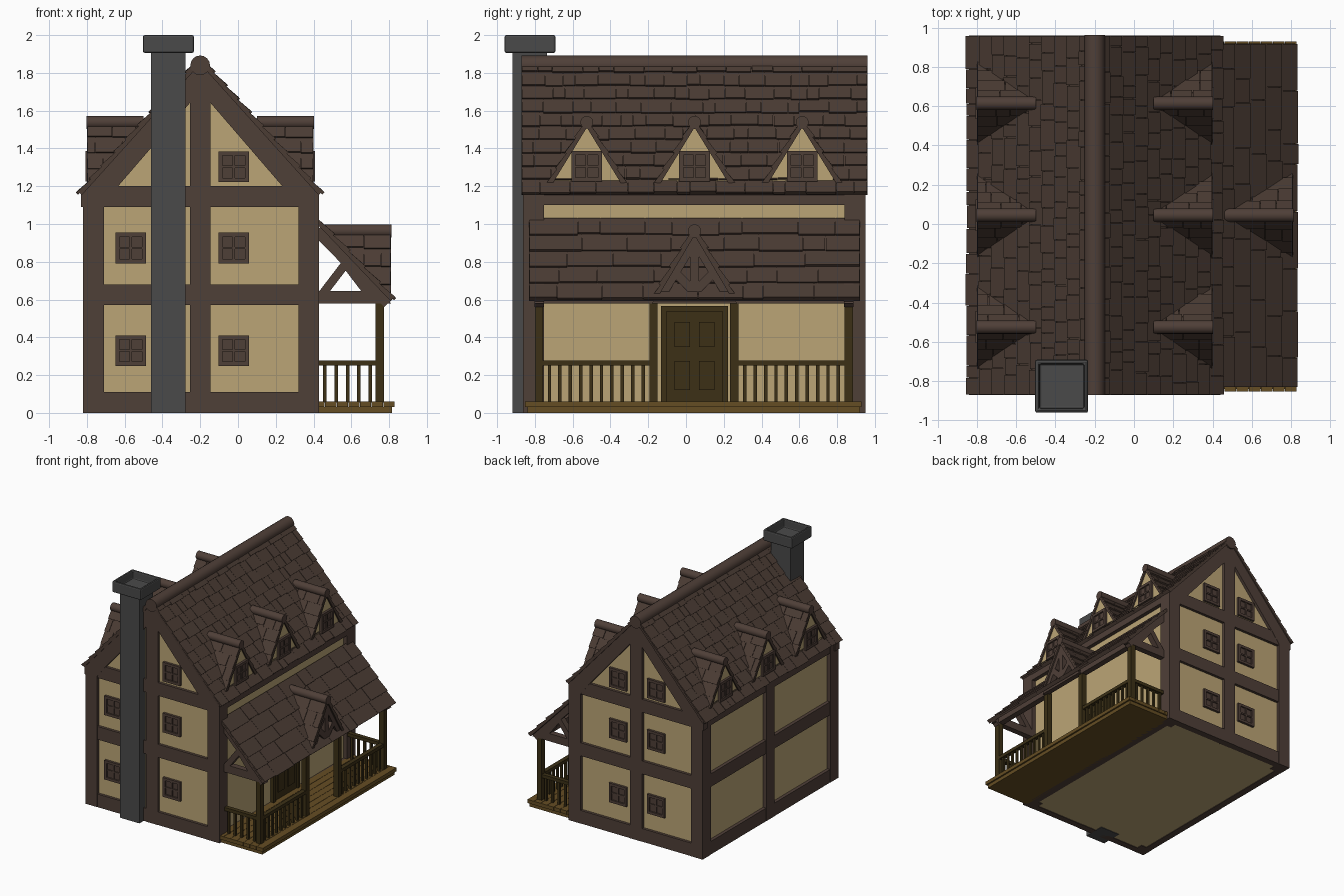
import bpy, bmesh, math, random
from mathutils import Vector, Matrix

if "Cube" in bpy.data.objects:
    bpy.data.objects.remove(bpy.data.objects["Cube"])

random.seed(4)
CX, CY = -0.2, 0.045          # roof ridge x, building middle y
Y0, Y1 = -0.862, 0.95         # front and back faces


def material(name, r, g, b):
    m = bpy.data.materials.new(name)
    m.diffuse_color = (r, g, b, 1)
    m.use_nodes = True
    m.node_tree.nodes["Principled BSDF"].inputs["Base Color"].default_value = m.diffuse_color
    return m


PLASTER = material("plaster", 0.50, 0.375, 0.18)
TIMBER = material("timber", 0.078, 0.050, 0.039)
SHINGLE = material("shingle", 0.070, 0.045, 0.034)
DECK = material("deck", 0.13, 0.075, 0.017)
DARK = material("dark_wood", 0.045, 0.030, 0.008)
STONE = material("stone", 0.068, 0.068, 0.068)


def finish(name, bm, mat):
    bmesh.ops.recalc_face_normals(bm, faces=bm.faces)
    me = bpy.data.meshes.new(name)
    bm.to_mesh(me)
    bm.free()
    me.materials.append(mat)
    ob = bpy.data.objects.new(name, me)
    bpy.context.collection.objects.link(ob)
    return ob


def boxes(name, items, mat):
    """Each item is (x0, x1, y0, y1, z0, z1)."""
    bm = bmesh.new()
    for x0, x1, y0, y1, z0, z1 in items:
        m = Matrix.Translation(((x0 + x1) / 2, (y0 + y1) / 2, (z0 + z1) / 2))
        bmesh.ops.create_cube(bm, size=1, matrix=m @ Matrix.Diagonal((abs(x1 - x0), abs(y1 - y0), abs(z1 - z0), 1)))
    return finish(name, bm, mat)


def prisms(name, outlines, axis, a, b, mat):
    """Extrude flat outlines along 'x' (points are y,z) or 'y' (points are x,z)."""
    bm = bmesh.new()
    for pts in outlines:
        def put(t):
            return [bm.verts.new((t, u, v) if axis == 'x' else (u, t, v)) for u, v in pts]
        lo, hi = put(a), put(b)
        bm.faces.new(lo)
        bm.faces.new(hi[::-1])
        for i in range(len(pts)):
            j = (i + 1) % len(pts)
            bm.faces.new((lo[i], lo[j], hi[j], hi[i]))
    return finish(name, bm, mat)


def bar(p, q, w):
    """Outline of a straight beam of width w from p to q."""
    p, q = Vector(p), Vector(q)
    d = (q - p).normalized() * w / 2
    n = Vector((-d.y, d.x))
    return [tuple(v) for v in (p + n, q + n, q - n, p - n)]


def log(name, p, q, r, mat):
    p, q = Vector(p), Vector(q)
    bm = bmesh.new()
    m = Matrix.Translation((p + q) / 2) @ (q - p).to_track_quat('Z', 'Y').to_matrix().to_4x4()
    bmesh.ops.create_cone(bm, cap_ends=True, segments=16, radius1=r, radius2=r, depth=(q - p).length, matrix=m)
    for f in bm.faces:
        f.smooth = len(f.verts) == 4
    return finish(name, bm, mat)


def shingles(name, top, along, down, rows, cut=None, wide=(0.06, 0.17)):
    """Sloped roof sheet with rows of overlapping uneven shingles; cut trims it on another roof."""
    top, along, down = Vector(top), Vector(along), Vector(down)
    length, drop = along.length, down.length
    u, d = along.normalized(), down.normalized()
    n = u.cross(d)
    n = n if n.z > 0 else -n
    bm = bmesh.new()

    def slab(a0, a1, s0, s1, low, h0, h1):
        v = [bm.verts.new(top + u * a + d * s + n * h) for s, hh in ((s0, h0), (s1, h1))
             for a in (a0, a1) for h in (low, hh)]
        for f in ((0, 2, 3, 1), (4, 5, 7, 6), (0, 1, 5, 4), (2, 6, 7, 3), (1, 3, 7, 5), (0, 4, 6, 2)):
            bm.faces.new([v[i] for i in f])

    slab(0, length, 0, drop, -0.018, 0, 0)
    step = drop / rows
    for r in range(rows):
        a = 0
        while a < length - 0.001:
            b = a + random.uniform(*wide)
            b = length if b > length - 0.04 else b
            slab(a + 0.001, b - 0.002, r * step, (r + 1) * step + random.uniform(0, 0.012), -0.002, 0.003,
                 random.uniform(0.012, 0.016))
            a = b
    if cut:
        bmesh.ops.bisect_plane(bm, geom=bm.verts[:] + bm.edges[:] + bm.faces[:], plane_co=cut[0], plane_no=cut[1],
                               clear_inner=True)
    return finish(name, bm, SHINGLE)


def window(name, c, axis, sign, mat=TIMBER):
    """Square four-pane window with frame; c lies on the wall, sign is the outward direction."""
    h, f, k = 0.081, 0.022, 0.006
    parts = [(-h, h, -h, h, -0.02, 0.008)]
    parts += [(s * (h - f), s * h, -h, h, 0, 0.02) for s in (-1, 1)]
    parts += [(-h, h, s * (h - f), s * h, 0, 0.02) for s in (-1, 1)]
    parts += [(-k, k, -h, h, 0, 0.016), (-h, h, -k, k, 0, 0.016)]
    out = []
    for u0, u1, v0, v1, w0, w1 in parts:
        if axis == 'x':
            out.append((c[0] + sign * w0, c[0] + sign * w1, c[1] + u0, c[1] + u1, c[2] + v0, c[2] + v1))
        else:
            out.append((c[0] + u0, c[0] + u1, c[1] + sign * w0, c[1] + sign * w1, c[2] + v0, c[2] + v1))
    return boxes(name, out, mat)


# Plaster body with gables
prisms("plaster_body", [[(-0.79, 0.004), (0.395, 0.004), (0.395, 1.19), (CX, 1.83), (-0.79, 1.19)]],
       'y', Y0 + 0.025, Y1 - 0.025, PLASTER)

# Timber frame: posts and horizontal beams
levels = [(0, 0.11), (0.57, 0.68), (1.09, 1.2)]
boxes("corner_posts", [(x, x + 0.11, y, y + 0.11, 0, 1.17) for x in (-0.82, 0.32) for y in (Y0, Y1 - 0.11)], TIMBER)
for name, a, b in (("front", Y0, Y0 + 0.06), ("back", Y1 - 0.06, Y1)):
    boxes(name + "_beams", [(-0.75, 0.36, a + 0.002, b - 0.002, z0, z1) for z0, z1 in levels], TIMBER)
    boxes(name + "_middle_post", [(CX - 0.055, CX + 0.055, a, b, 0, 1.8)], TIMBER)
    rafter = [(0.63, 1.09), (0.63, 1.165), (0, 1.865), (0, 1.704), (0.435, 1.2), (0.52, 1.09)]
    prisms(name + "_gable_rafters", [[(CX + s * x, z) for x, z in rafter] for s in (1, -1)], 'y', a, b, TIMBER)
boxes("left_beams", [(-0.818, -0.76, Y0 + 0.1, Y1 - 0.1, z0, min(z1, 1.18)) for z0, z1 in levels], TIMBER)
boxes("left_middle_post", [(-0.82, -0.76, CY - 0.055, CY + 0.055, 0, 1.17)], TIMBER)
boxes("right_beams", [(0.36, 0.428, Y0 + 0.1, Y1 - 0.1, 1.1, 1.18), (0.36, 0.428, Y0 + 0.1, Y1 - 0.1, 0, 0.06)], TIMBER)

# Wall windows
for z in (0.33, 0.873, 1.303):
    window("front_window_right", (-0.0225, Y0 + 0.025, z), 'y', -1)
    window("front_window_left", (-0.5675 if z < 1 else -0.3775, Y0 + 0.025, z), 'y', -1)
    for x in (-0.0225, -0.3775):
        window("back_window", (x, Y1 - 0.025, z), 'y', 1)

# Main roof
for s, side in ((1, "right"), (-1, "left")):
    shingles("main_roof_" + side, (CX, -0.87, 1.875), (0, 1.83, 0), (s * 0.64, 0, -0.71), 10)
log("main_ridge", (CX, -0.872, 1.84), (CX, 0.962, 1.84), 0.052, TIMBER)

# Dormers on both slopes
for s in (1, -1):
    plane = ((CX, 0, 1.87), (s * 0.71, 0, 0.64))
    for y in (CY - 0.57, CY, CY + 0.57):
        face = CX + s * 0.588
        prisms("dormer_face", [[(y - 0.19, 1.215), (y + 0.19, 1.215), (y, 1.525)]], 'x', face - s * 0.03, face, PLASTER)
        window("dormer_window", (face, y, 1.305), 'x', s)
        for t in (1, -1):
            shingles("dormer_roof", (CX + s * 0.22, y, 1.545), (s * 0.38, 0, 0), (0, t * 0.205, -0.335), 4, plane)
        log("dormer_ridge", (CX + s * 0.30, y, 1.538), (CX + s * 0.602, y, 1.538), 0.034, TIMBER)

# Porch deck
boxes("porch_planks", [(0.40 + i * 0.0615, 0.459 + i * 0.0615, -0.852, 0.93, 0.03, 0.06) for i in range(7)], DECK)
boxes("porch_base", [(0.41, 0.815, -0.84, 0.92, 0, 0.031)], DECK)

# Porch posts and railings
posts = (-0.778, -0.172, 0.256, 0.862)
boxes("porch_posts", [(0.728, 0.772, y - 0.022, y + 0.022, 0.055, 0.6) for y in posts], DARK)
rails, sticks = [], []
for a, b in (posts[:2], posts[2:]):
    rails.append((0.732, 0.768, a, b, 0.25, 0.278))
    sticks += [(0.741, 0.759, y - 0.009, y + 0.009, 0.055, 0.255)
               for y in [a + (b - a) * i / 11 for i in range(1, 11)]]
for y in (posts[0], posts[3]):
    rails.append((0.42, 0.75, y - 0.018, y + 0.018, 0.25, 0.278))
    sticks += [(x - 0.009, x + 0.009, y - 0.009, y + 0.009, 0.055, 0.255) for x in [0.46 + 0.06 * i for i in range(5)]]
boxes("porch_rails", rails, DARK)
boxes("porch_balusters", sticks, DARK)

# Porch roof, end trusses and eave beam
shingles("porch_roof", (0.415, -0.83, 1.03), (0, 1.75, 0), (0.405, 0, -0.425), 5, wide=(0.1, 0.3))
boxes("porch_eave_beam", [(0.725, 0.775, -0.80, posts[1], 0.58, 0.63), (0.725, 0.775, posts[2], 0.885, 0.58, 0.63)], TIMBER)
truss = [[(0.42, 0.58), (0.81, 0.58), (0.765, 0.645), (0.42, 0.645)], bar((0.42, 0.97), (0.80, 0.585), 0.07),
         bar((0.57, 0.79), (0.44, 0.62), 0.045), bar((0.57, 0.79), (0.70, 0.62), 0.045)]
for y in (posts[0], posts[3]):
    prisms("porch_end_truss", truss, 'y', y - 0.025, y + 0.025, TIMBER)

# Small gable over the porch entrance
for t in (1, -1):
    shingles("entrance_roof", (0.44, CY, 0.975), (0.37, 0, 0), (0, t * 0.235, -0.395), 4,
             ((0.415, 0, 1.025), (0.425, 0, 0.405)))
log("entrance_ridge", (0.46, CY, 0.963), (0.812, CY, 0.963), 0.035, TIMBER)
gable = [[(CY - 0.225, 0.58), (CY + 0.225, 0.58), (CY + 0.19, 0.635), (CY - 0.19, 0.635)]]
for t in (1, -1):
    gable += [bar((CY, 0.92), (CY + t * 0.195, 0.595), 0.055), bar((CY, 0.64), (CY + t * 0.10, 0.74), 0.045)]
gable.append(bar((CY, 0.60), (CY, 0.94), 0.045))
prisms("entrance_truss", gable, 'x', 0.755, 0.798, TIMBER)

# Front door with four raised panels
boxes("door", [(0.39, 0.412, CY - 0.15, CY + 0.15, 0.06, 0.54)], DARK)
boxes("door_frame", [(0.39, 0.425, CY - 0.177, CY - 0.148, 0.06, 0.567), (0.39, 0.425, CY + 0.148, CY + 0.177, 0.06, 0.567),
                     (0.39, 0.425, CY - 0.177, CY + 0.177, 0.538, 0.567)], DARK)
boxes("door_panels", [(0.41, 0.42, CY + s * 0.065 - 0.04, CY + s * 0.065 + 0.04, z0, z1)
                      for s in (1, -1) for z0, z1 in ((0.12, 0.275), (0.35, 0.48))], DARK)

# Chimney shaft and hollow cap
boxes("chimney_shaft", [(-0.46, -0.277, -0.918, -0.735, 0, 1.925)], STONE)
bm = bmesh.new()
bmesh.ops.create_cube(bm, size=1, matrix=Matrix.Translation((-0.3685, -0.826, 1.953)) @ Matrix.Diagonal((0.27, 0.27, 0.094, 1)))
bm.faces.ensure_lookup_table()
top = max(bm.faces, key=lambda f: f.calc_center_median().z)
bmesh.ops.inset_region(bm, faces=[top], thickness=0.03)
pit = bmesh.ops.extrude_discrete_faces(bm, faces=[top])["faces"][0]
bmesh.ops.translate(bm, verts=pit.verts[:], vec=(0, 0, -0.07))
cap = finish("chimney_cap", bm, STONE)
bevel = cap.modifiers.new("bevel", 'BEVEL')
bevel.width, bevel.segments = 0.01, 2
